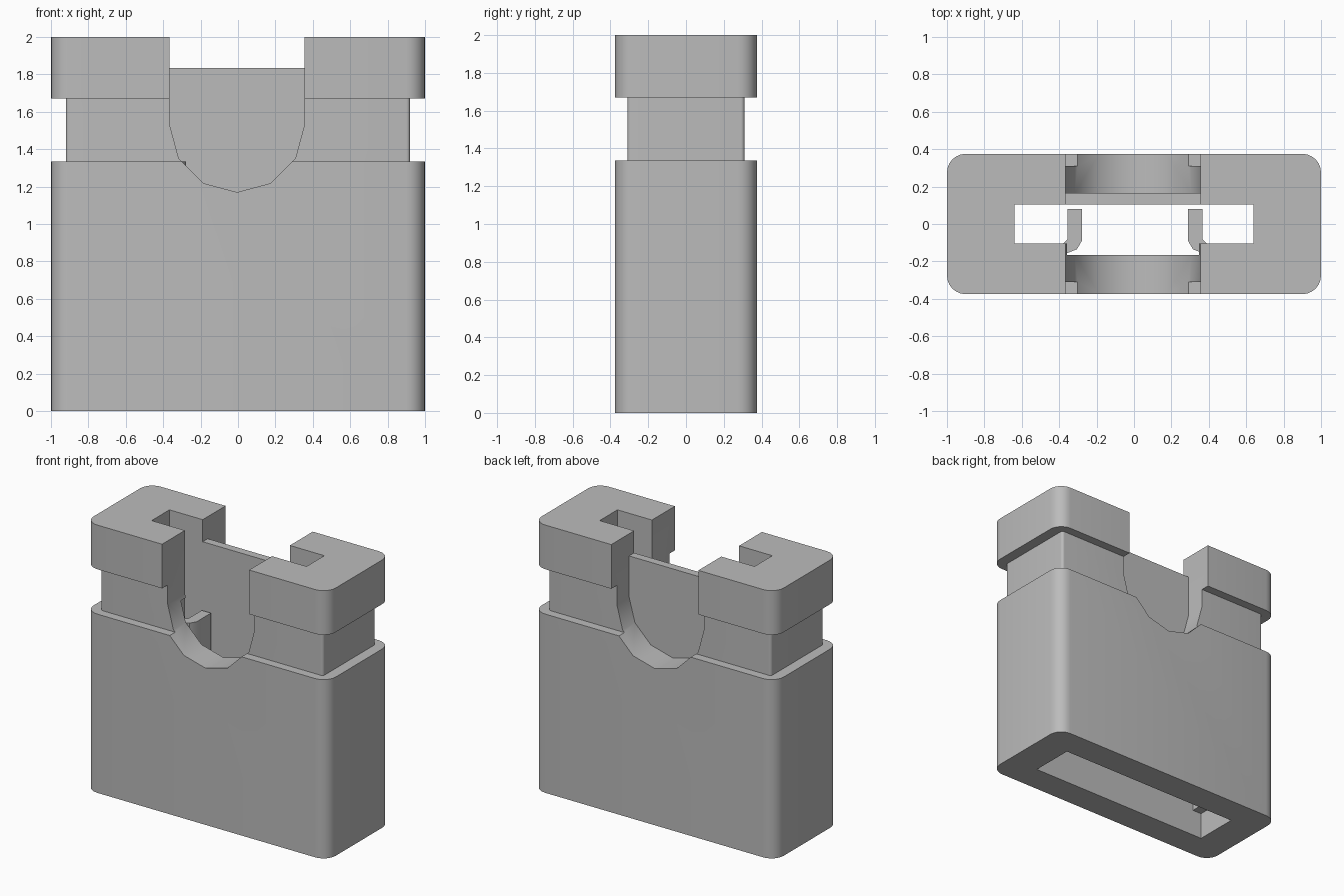
import bpy, bmesh
from math import sin, cos, pi, radians

cube = bpy.data.objects.get("Cube")
if cube:
    bpy.data.objects.remove(cube, do_unlink=True)

grey = bpy.data.materials.new("plain_grey")
grey.use_nodes = True
grey.diffuse_color = (0.5, 0.5, 0.5, 1)
grey.node_tree.nodes["Principled BSDF"].inputs["Base Color"].default_value = (0.5, 0.5, 0.5, 1)


def loft(name, rings):
    """Closed solid through rings of equal point count."""
    bm = bmesh.new()
    loops = [[bm.verts.new(p) for p in ring] for ring in rings]
    n = len(loops[0])
    for a, b in zip(loops, loops[1:]):
        for i in range(n):
            j = (i + 1) % n
            bm.faces.new((a[i], a[j], b[j], b[i]))
    bm.faces.new(loops[0][::-1])
    bm.faces.new(loops[-1])
    bmesh.ops.recalc_face_normals(bm, faces=bm.faces)
    mesh = bpy.data.meshes.new(name)
    bm.to_mesh(mesh)
    bm.free()
    mesh.materials.append(grey)
    obj = bpy.data.objects.new(name, mesh)
    bpy.context.collection.objects.link(obj)
    return obj


def rounded_ring(hx, hy, r, z, steps=6):
    """Rounded rectangle at height z."""
    ring = []
    for q, (sx, sy) in enumerate(((1, 1), (-1, 1), (-1, -1), (1, -1))):
        for k in range(steps + 1):
            a = (q + k / steps) * pi / 2
            ring.append((sx * (hx - r) + r * cos(a), sy * (hy - r) + r * sin(a), z))
    return ring


def box(name, x0, x1, y0, y1, z0, z1):
    base = ((x0, y0), (x1, y0), (x1, y1), (x0, y1))
    return loft(name, [[(x, y, z) for x, y in base] for z in (z0, z1)])


def u_cutter(name, y0, y1):
    """U-shaped notch, open at the top."""
    cx, cz, r = -0.005, 1.53, 0.36
    outline = [(cx - r, 2.2)]
    outline += [(cx - r * cos(k * pi / 6), cz - r * sin(k * pi / 6)) for k in range(7)]
    outline.append((cx + r, 2.2))
    return loft(name, [[(x, y, z) for x, z in outline] for y in (y0, y1)])


# Housing with a grooved neck
outer = (1, 0.375, 0.1)
neck = (0.92, 0.31, 0.02)
levels = ((outer, 0), (outer, 1.335), (neck, 1.335), (neck, 1.67), (outer, 1.67), (outer, 2))
housing = loft("housing", [rounded_ring(*size, z) for size, z in levels])

# Hollows and notches
cutters = [
    box("bottom_recess", -0.755, 0.755, -0.165, 0.165, -0.1, 0.2),
    box("inner_cavity", -0.68, 0.68, -0.165, 0.165, 0.1, 1.0),
    box("top_slot", -0.64, 0.64, -0.105, 0.105, 0.9, 2.2),
    box("front_clearance", -0.365, 0.355, -0.165, -0.09, 0.9, 1.5),
    u_cutter("front_notch", -0.5, -0.09),
    u_cutter("back_notch", 0.165, 0.5),
    box("back_plate_trim", -0.365, 0.355, 0.09, 0.5, 1.835, 2.2),
]
for cutter in cutters:
    cutter.hide_render = True
    mod = housing.modifiers.new(cutter.name, "BOOLEAN")
    mod.operation = "DIFFERENCE"
    mod.solver = "EXACT"
    mod.object = cutter
depsgraph = bpy.context.evaluated_depsgraph_get()
carved = bpy.data.meshes.new_from_object(housing.evaluated_get(depsgraph))
housing.modifiers.clear()
housing.data = carved
for cutter in cutters:
    bpy.data.objects.remove(cutter, do_unlink=True)

# Pair of bent retaining hooks behind the front notch
hook = ((0.284, 0.08), (0.36, 0.08), (0.36, -0.08), (0.385, -0.105), (0.45, -0.105),
        (0.45, -0.16), (0.36, -0.155), (0.31, -0.135), (0.284, -0.09))
parts = [housing]
for name, side in (("left_hook", 1), ("right_hook", -1)):
    parts.append(loft(name, [[(0.005 + side * x, y, z) for x, y in hook] for z in (0.9, 1.335)]))

# Smooth the rounded corners, keep edges sharp
for obj in parts:
    bpy.ops.object.select_all(action="DESELECT")
    obj.select_set(True)
    bpy.context.view_layer.objects.active = obj
    bpy.ops.object.shade_smooth_by_angle(angle=radians(35))
